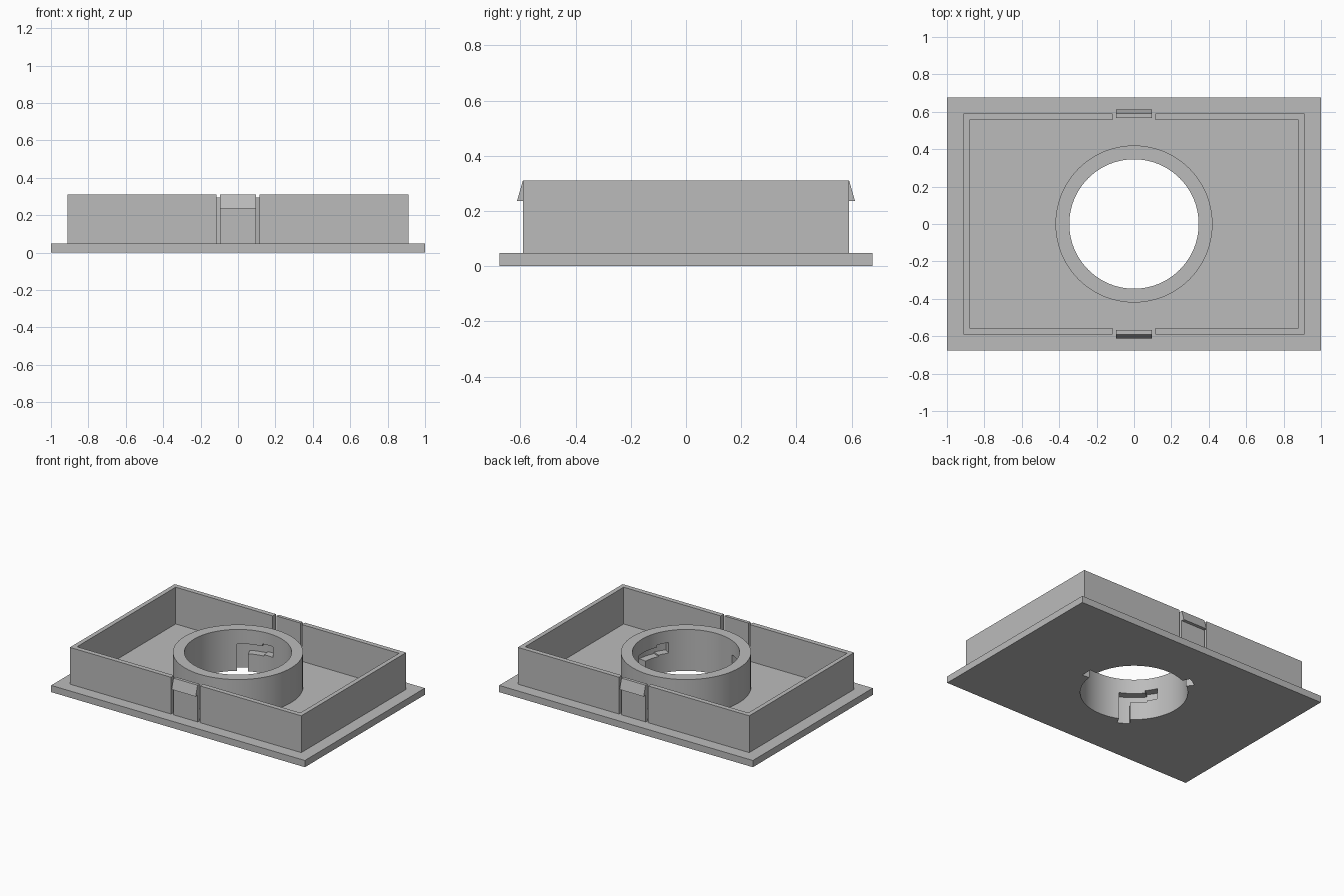
import bpy, bmesh
from math import radians, cos, sin

cube = bpy.data.objects.get("Cube")
if cube:
    bpy.data.objects.remove(cube, do_unlink=True)

grey = bpy.data.materials.new("light grey plastic")
grey.use_nodes = True
colour = (0.5, 0.5, 0.5, 1)
grey.diffuse_color = colour
grey.node_tree.nodes["Principled BSDF"].inputs["Base Color"].default_value = colour

PLATE_TOP, WALL_TOP, COLLAR_TOP = 0.048, 0.31, 0.295
EMBED = 0.02          # parts start inside the plate
BORE, COLLAR, GROOVE = 0.346, 0.42, 0.4


def prism(name, outline, lo, hi, place):
    """Extrude a 2D outline from lo to hi; place maps (u, v, w) to x, y, z."""
    bm = bmesh.new()
    bottom, top = [[bm.verts.new(place(u, v, w)) for u, v in outline] for w in (lo, hi)]
    bm.faces.new(bottom)
    bm.faces.new(top)
    n = len(outline)
    for i in range(n):
        j = (i + 1) % n
        bm.faces.new((bottom[i], bottom[j], top[j], top[i]))
    bmesh.ops.recalc_face_normals(bm, faces=bm.faces)
    mesh = bpy.data.meshes.new(name)
    bm.to_mesh(mesh)
    bm.free()
    mesh.materials.append(grey)
    obj = bpy.data.objects.new(name, mesh)
    bpy.context.collection.objects.link(obj)
    return obj


def upright(u, v, w):
    return (u, v, w)


def block(name, hx, hy, z0, z1):
    return prism(name, [(-hx, -hy), (hx, -hy), (hx, hy), (-hx, hy)], z0, z1, upright)


def arc(r, a0, a1, steps):
    angles = [radians(a0 + (a1 - a0) * i / steps) for i in range(steps + 1)]
    return [(r * cos(a), r * sin(a)) for a in angles]


def cylinder(name, r, z0, z1):
    return prism(name, arc(r, 0, 360, 96)[:-1], z0, z1, upright)


def sector(name, a0, a1, z0, z1):
    outline = arc(GROOVE, a0, a1, 12) + arc(BORE - 0.05, a1, a0, 12)
    return prism(name, outline, z0, z1, upright)


def combine(target, tool, operation):
    """Apply a boolean and remove the tool object."""
    mod = target.modifiers.new("shape", "BOOLEAN")
    mod.operation, mod.solver, mod.object = operation, "EXACT", tool
    bpy.context.view_layer.objects.active = target
    bpy.ops.object.modifier_apply(modifier=mod.name)
    bpy.data.objects.remove(tool, do_unlink=True)


# Rectangular wall with a gap front and back for the clips
wall = block("wall", 0.912, 0.59, EMBED, WALL_TOP)
combine(wall, block("wall_inside", 0.88, 0.555, -0.1, 0.5), "DIFFERENCE")
combine(wall, block("clip_gap", 0.115, 0.8, -0.1, 0.5), "DIFFERENCE")

# Plate joined with wall and collar, then bored through
body = block("mounting_plate", 1, 0.675, 0, PLATE_TOP)
combine(body, wall, "UNION")
combine(body, cylinder("collar", COLLAR, EMBED, COLLAR_TOP), "UNION")
combine(body, cylinder("bore", BORE, -0.1, 0.5), "DIFFERENCE")

# Three twist-lock grooves: entry, run and raised end pocket
for a in (0, 120, 240):
    combine(body, sector("entry", a - 6, a + 6, -0.1, 0.193), "DIFFERENCE")
    combine(body, sector("run", a - 24, a, 0.125, 0.193), "DIFFERENCE")
    combine(body, sector("pocket", a - 36, a - 22, 0.135, 0.21), "DIFFERENCE")

# Snap clips with a sloped hook
clip = [(0.568, EMBED), (0.59, EMBED), (0.59, 0.237), (0.612, 0.237),
        (0.591, WALL_TOP), (0.568, WALL_TOP)]
parts = [body]
for name, side in (("front_clip", -1), ("back_clip", 1)):
    parts.append(prism(name, clip, -0.095, 0.095, lambda u, v, w: (w, side * u, v)))

bpy.ops.object.select_all(action="DESELECT")
for part in parts:
    part.select_set(True)
bpy.context.view_layer.objects.active = body
bpy.ops.object.shade_smooth_by_angle(angle=radians(30))
